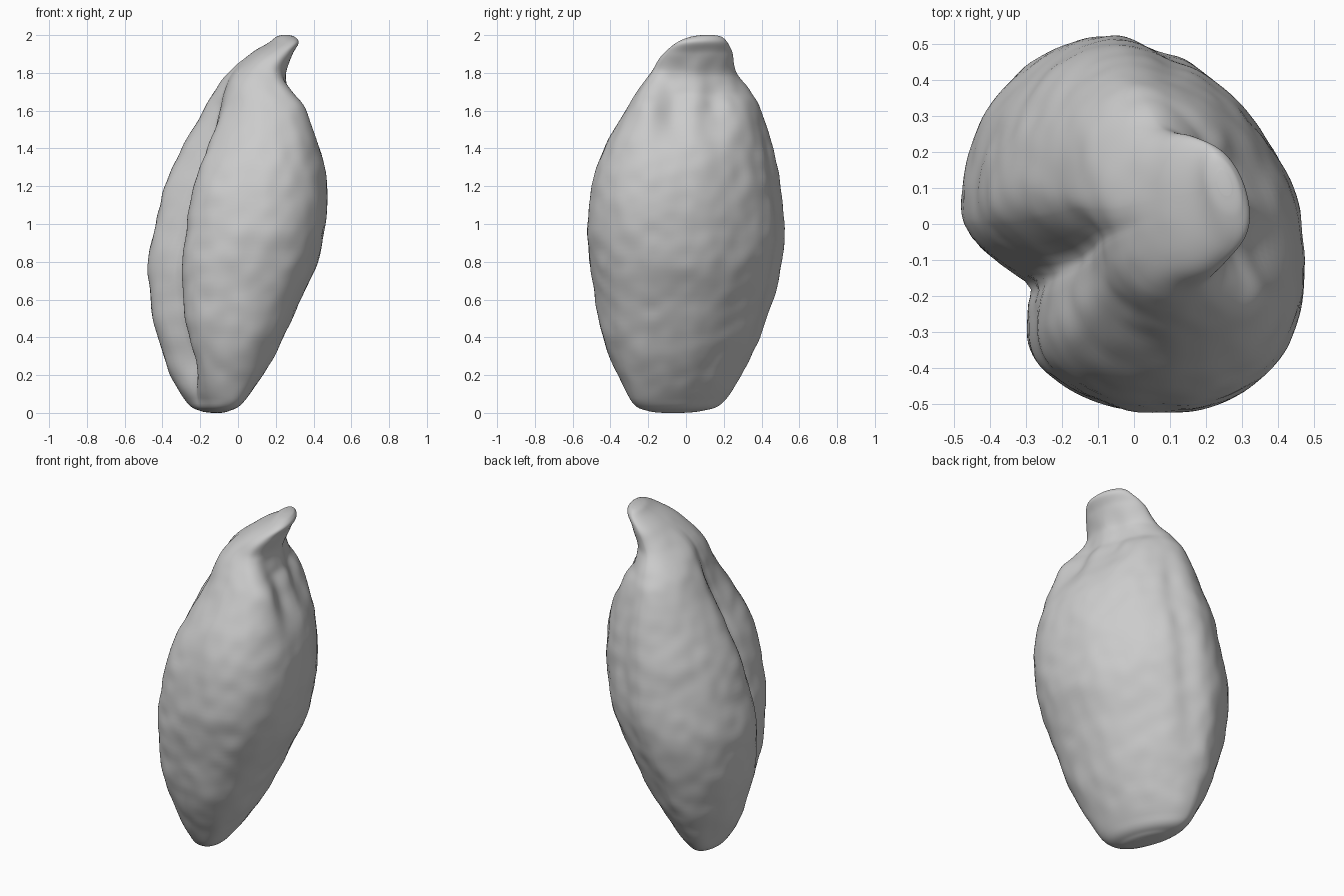
import bpy
import bmesh
import math
from mathutils import Vector, noise

cube = bpy.data.objects.get("Cube")
if cube:
    bpy.data.objects.remove(cube, do_unlink=True)

SEGMENTS = 144
STEPS = 8

# Outline levels in hundredths: height, min x, max x, min y, max y
LEVELS = [
    (0, -14, -9, -12, -2),
    (1, -20, -5, -20, 8),
    (5, -27, 2, -28, 19),
    (20, -36, 13, -36, 29),
    (40, -43, 24, -44, 39),
    (60, -47, 33, -48, 46),
    (80, -48, 42, -51, 51),
    (100, -44, 46, -52, 52),
    (120, -39, 47, -50, 50),
    (140, -30, 44, -43, 46),
    (160, -19, 37, -32, 40),
    (170, -13, 30, -26, 34),
    (180, -5, 26, -19, 27),
    (190, 6, 29, -12, 25),
    (196, 16, 32, -5, 22),
    (199, 20, 30, 2, 19),
    (200, 23, 27, 8, 15),
]


def catmull(a, b, c, d, t):
    """Smooth value between b and c."""
    return b + t / 2 * (c - a + t * (2 * a - 5 * b + 4 * c - d + t * (3 * (b - c) + d - a)))


def ramp(value, start, end):
    t = max(0, min(1, (value - start) / (end - start)))
    return t * t * (3 - 2 * t)


def bell(offset, width):
    return math.exp(-(offset / width) ** 2 / 2)


def power(value, exponent):
    return math.copysign(abs(value) ** exponent, value)


def sample_levels():
    """Interpolate the outline into many closely spaced rings."""
    last = len(LEVELS) - 1
    for i in range(last):
        rows = [LEVELS[max(0, min(last, i + k))] for k in (-1, 0, 1, 2)]
        for s in range(STEPS):
            yield [catmull(*column, s / STEPS) / 100 for column in zip(*rows)]
    yield [value / 100 for value in LEVELS[last]]


def surface_point(level, angle):
    z, x_min, x_max, y_min, y_max = level
    z = max(0, min(2, z))
    center_x, center_y = (x_min + x_max) / 2, (y_min + y_max) / 2
    radius_x, radius_y = (x_max - x_min) / 2, (y_max - y_min) / 2
    c, s = math.cos(angle), math.sin(angle)

    # Slanted oval, fuller at the front and flatter at the back
    if s < 0:
        boxy = 0.86 if c < 0 else 0.92
    else:
        boxy = 1.12 if c < 0 else 1.06
    slant = min(0.08, radius_x / 2) - 0.05 * bell(z - 1.8, 0.08)
    u = power(s, boxy)
    x = center_x + math.sqrt(radius_x ** 2 - slant ** 2) * power(c, boxy) - slant * u
    y = center_y + radius_y * u

    if c < 0:
        # Long crease between the two lobes
        offset = u + 0.35 - 0.12 * ramp(z, 0.7, 1.4)
        wide = bell(offset, 0.14 if offset > 0 else 0.24)
        depth = 0.12 * ramp(z, 0, 0.3) * (1 - ramp(z, 1.25, 1.92))
        x += depth * (wide * ramp(-c, 0, 0.3) + 0.2 * bell(offset, 0.05))
    else:
        # Hollow and folds below the beak, with a front shoulder
        hollow = bell(z - 1.6, 0.12) * ramp(c, 0, 0.6)
        x -= 0.03 * hollow * bell(y - 0.03, 0.14)
        x -= 0.04 * hollow * bell(y + 0.08, 0.06)
        x -= 0.03 * hollow * bell(y - 0.15, 0.05)
        x += 0.03 * bell(z - 1.66, 0.08) * bell(y + 0.2, 0.07) * ramp(c, 0, 0.4)
        # Shallow channel along the back
        y -= 0.015 * bell(angle - 1.25, 0.09) * ramp(z, 0.2, 0.7) * (1 - ramp(z, 1.3, 1.7))

    # Gentle wrinkles
    place = Vector((x, y, z))
    wobble = 0.007 * noise.noise(place * 5) + 0.006 * noise.noise(place * 11)
    wobble *= ramp(z, 0, 0.2) * (1 - ramp(z, 1.8, 2))
    return place + Vector((c, s, 0)) * wobble


# Seed body lofted through the rings
bm = bmesh.new()
rings = []
for level in sample_levels():
    rings.append([bm.verts.new(surface_point(level, math.tau * k / SEGMENTS))
                  for k in range(SEGMENTS)])
for low, high in zip(rings, rings[1:]):
    for k in range(SEGMENTS):
        n = (k + 1) % SEGMENTS
        bm.faces.new((low[k], low[n], high[n], high[k]))

# Closed ends
bm.faces.new(list(reversed(rings[0])))
bm.faces.new(rings[-1])
bmesh.ops.recalc_face_normals(bm, faces=bm.faces)

mesh = bpy.data.meshes.new("seed_body")
bm.to_mesh(mesh)
bm.free()
seed = bpy.data.objects.new("seed_body", mesh)
bpy.context.collection.objects.link(seed)

# Single plain grey husk
husk = bpy.data.materials.new("husk_grey")
husk.use_nodes = True
grey = (0.6, 0.6, 0.6, 1)
husk.diffuse_color = grey
husk.node_tree.nodes["Principled BSDF"].inputs["Base Color"].default_value = grey
mesh.materials.append(husk)
mesh.shade_smooth()
